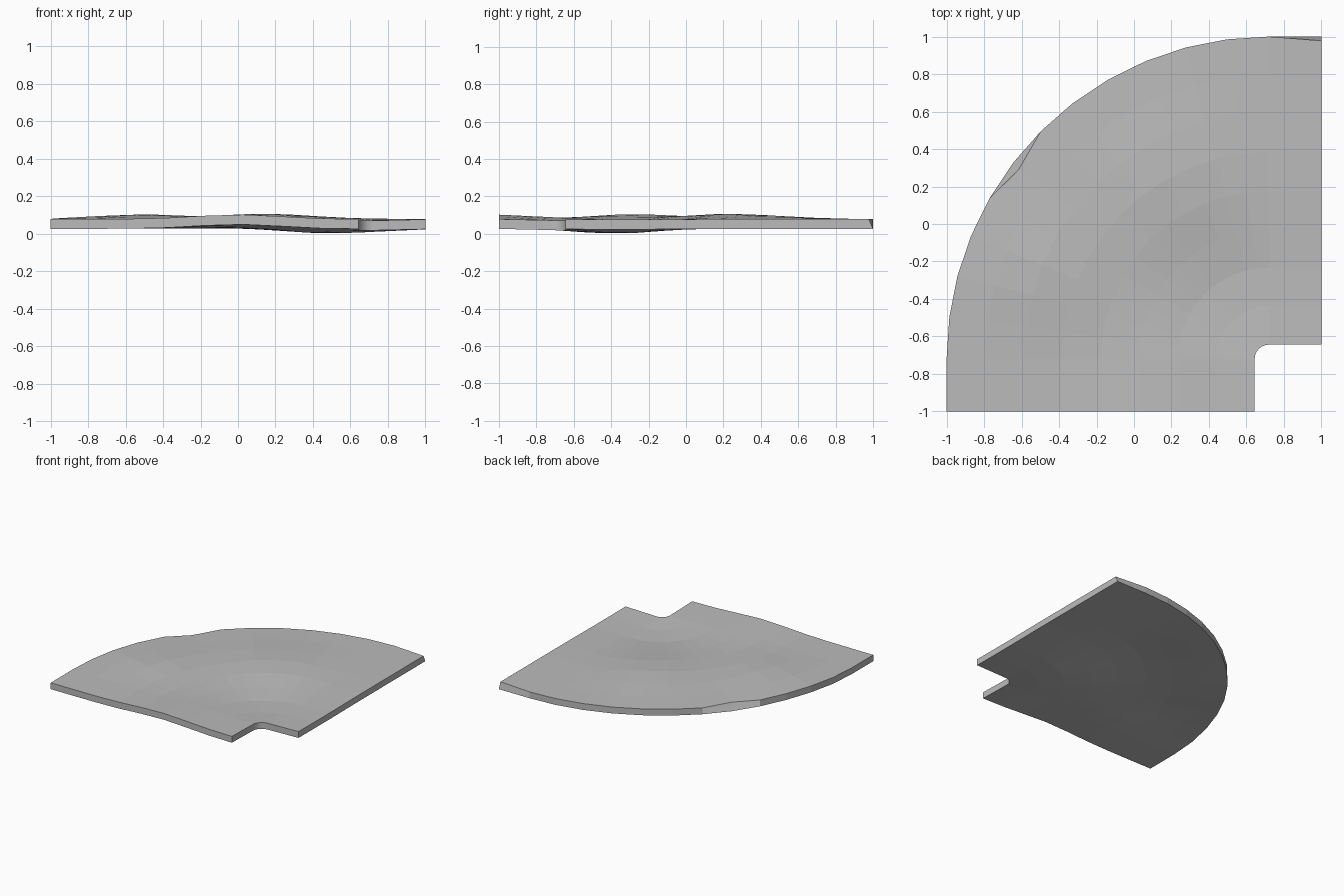
import bpy, bmesh, math

cube = bpy.data.objects.get("Cube")
if cube:
    bpy.data.objects.remove(cube)

CENTRE = 0.72            # arc centre is (CENTRE, -CENTRE)
INNER, OUTER = 0.076, 1.72
RINGS, SEGMENTS = 9, 12
THICK = 0.052

# gentle rises and dips: x, y, height, spread
WAVES = [(0.0, -1.0, 0.024, 0.23), (-0.52, -0.27, 0.026, 0.24),
         (0.14, 0.22, 0.029, 0.28), (0.5, -0.35, -0.026, 0.24)]


def height(x, y):
    z = 0.078
    for wx, wy, h, s in WAVES:
        z += h * math.exp(-((x - wx) ** 2 + (y - wy) ** 2) / (2 * s * s))
    return z


def ring_points(r):
    """Straight end, quarter arc, straight end."""
    pts = [(1.0, r - CENTRE)]
    for i in range(SEGMENTS + 1):
        a = math.pi / 2 * (1 + i / SEGMENTS)
        pts.append((CENTRE + r * math.cos(a), -CENTRE + r * math.sin(a)))
    return pts + [(CENTRE - r, -1.0)]


# top surface as a fan of rings
bm = bmesh.new()
rows = []
for k in range(RINGS):
    r = INNER + (OUTER - INNER) * k / (RINGS - 1)
    rows.append([bm.verts.new((x, y, height(x, y))) for x, y in ring_points(r)])
for a, b in zip(rows, rows[1:]):
    for i in range(len(a) - 1):
        bm.faces.new((a[i], b[i], b[i + 1], a[i + 1]))

# underside and edge walls
top_faces = list(bm.faces)
ext = bmesh.ops.extrude_face_region(bm, geom=top_faces, use_keep_orig=True)
for v in ext["geom"]:
    if isinstance(v, bmesh.types.BMVert):
        v.co.z -= THICK

# two chipped spots on the upper rim
rows[-1][0].co.y -= 0.022
chip = rows[-1][8]
chip.co.x += 0.027
chip.co.y -= 0.04
bmesh.ops.recalc_face_normals(bm, faces=bm.faces[:])

mesh = bpy.data.meshes.new("curved_slab")
bm.to_mesh(mesh)
bm.free()
slab = bpy.data.objects.new("curved_slab", mesh)
bpy.context.collection.objects.link(slab)

stone = bpy.data.materials.new("grey_stone")
stone.use_nodes = True
colour = (0.5, 0.5, 0.5, 1.0)
stone.diffuse_color = colour
stone.node_tree.nodes["Principled BSDF"].inputs["Base Color"].default_value = colour
mesh.materials.append(stone)
